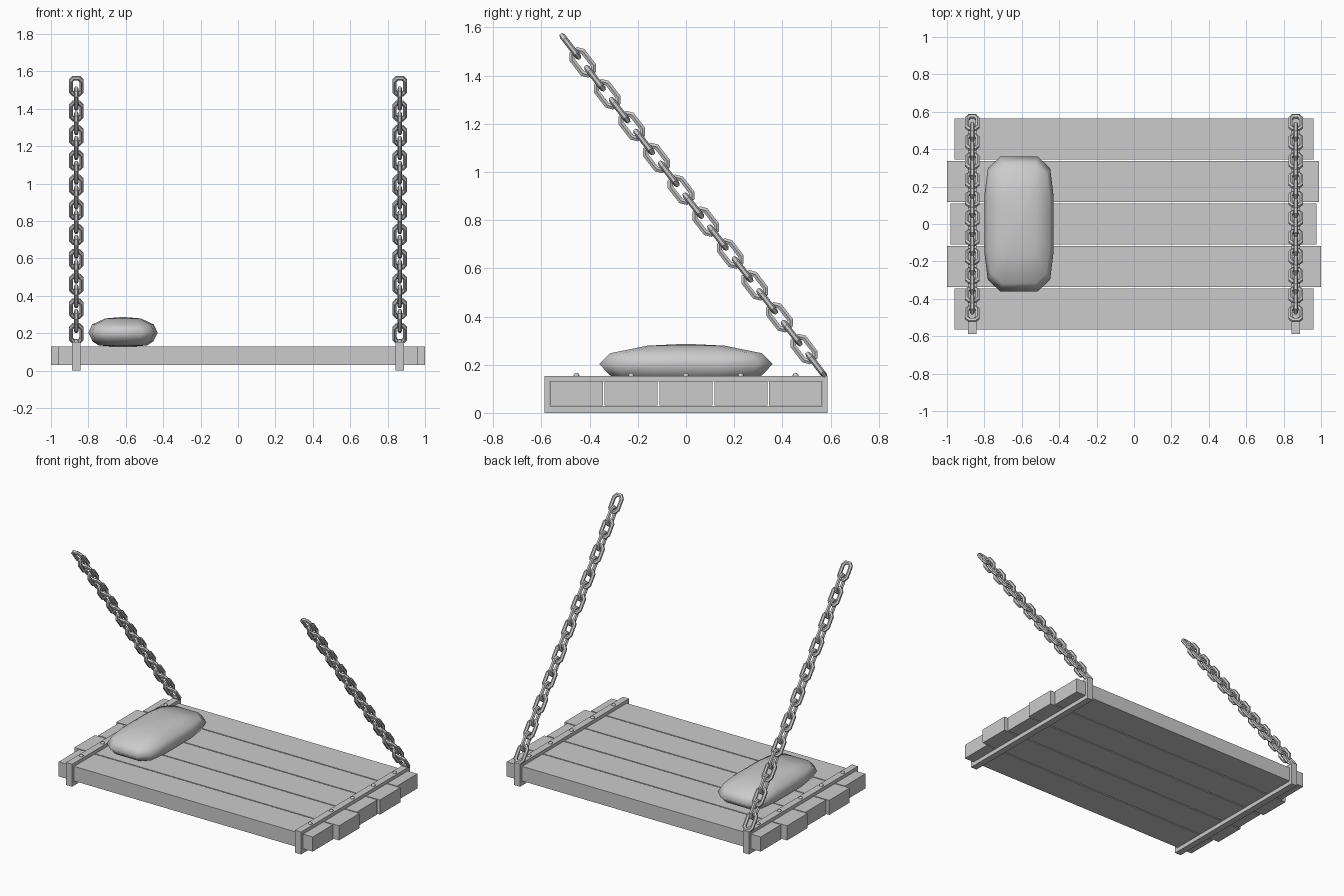
import bpy, bmesh, math
from mathutils import Vector, Matrix

if "Cube" in bpy.data.objects:
    bpy.data.objects.remove(bpy.data.objects["Cube"])


def finish(name, bm, smooth=False):
    bmesh.ops.recalc_face_normals(bm, faces=bm.faces)
    me = bpy.data.meshes.new(name)
    bm.to_mesh(me)
    bm.free()
    for p in me.polygons:
        p.use_smooth = smooth
    ob = bpy.data.objects.new(name, me)
    bpy.context.collection.objects.link(ob)
    return ob


def box(bm, x0, x1, y0, y1, z0, z1):
    m = Matrix.Translation(((x0 + x1) / 2, (y0 + y1) / 2, (z0 + z1) / 2))
    m = m @ Matrix.Diagonal((x1 - x0, y1 - y0, z1 - z0, 1))
    bmesh.ops.create_cube(bm, size=1, matrix=m)


def bridge(bm, a, b):
    n = len(a)
    for i in range(n):
        j = (i + 1) % n
        bm.faces.new((a[i], a[j], b[j], b[i]))


# Seat planks, slightly uneven lengths
ends = [(-0.96, 0.96), (-1.0, 1.0), (-0.98, 0.975), (-1.0, 0.99), (-0.96, 0.96)]
for i, (x0, x1) in enumerate(ends):
    yc = (i - 2) * 0.2275
    bm = bmesh.new()
    box(bm, x0, x1, yc - 0.11, yc + 0.11, 0.03, 0.13)
    finish(f"plank_{i + 1}", bm)

# Metal bands wrapped round the planks: a rectangular ring extruded in x
for side, s in (("left", -1), ("right", 1)):
    bm = bmesh.new()
    rings = []
    for x in (s * 0.865 - 0.023, s * 0.865 + 0.023):
        for hy, z0, z1 in ((0.588, 0.0, 0.153), (0.567, 0.028, 0.13)):
            rings.append([bm.verts.new((x, y, z)) for y, z in
                          ((-hy, z0), (hy, z0), (hy, z1), (-hy, z1))])
    for a, b in ((0, 1), (1, 3), (3, 2), (2, 0)):
        bridge(bm, rings[a], rings[b])
    finish(f"{side}_band", bm)

    # Rivets, one per plank
    bm = bmesh.new()
    for i in range(5):
        bmesh.ops.create_uvsphere(
            bm, u_segments=8, v_segments=6, radius=0.013,
            matrix=Matrix.Translation((s * 0.865, (i - 2) * 0.2275, 0.153)))
    finish(f"{side}_rivets", bm, True)


# Chain links: chamfered oval loop with a six-sided wire
OVAL = [(0.0285, -0.036), (0.0285, 0.036), (0.014, 0.0545), (-0.014, 0.0545),
        (-0.0285, 0.036), (-0.0285, -0.036), (-0.014, -0.0545), (0.014, -0.0545)]


def add_link(bm, mat, r=0.0125, sides=6):
    pts = [Vector((u, v, 0)) for u, v in OVAL]
    n = len(pts)
    rings = []
    for i, p in enumerate(pts):
        d0 = (p - pts[i - 1]).normalized()
        d1 = (pts[(i + 1) % n] - p).normalized()
        t = (d0 + d1).normalized()
        out = Vector((t.y, -t.x, 0)) / t.dot(d1)
        ring = []
        for k in range(sides):
            a = 2 * math.pi * (k + 0.5) / sides
            q = p + out * (r * math.cos(a)) + Vector((0, 0, r * math.sin(a)))
            ring.append(bm.verts.new(mat @ q))
        rings.append(ring)
    for i in range(n):
        bridge(bm, rings[i], rings[(i + 1) % n])


LINKS = 21
start, end = Vector((0, 0.541, 0.199)), Vector((0, -0.48, 1.521))
along = (end - start).normalized()
across = Vector((1, 0, 0))
normal = across.cross(along)
basis = Matrix((across, along, normal)).transposed().to_4x4()
for side, s in (("left", -1), ("right", 1)):
    bm = bmesh.new()
    for i in range(LINKS):
        c = start.lerp(end, i / (LINKS - 1)) + Vector((s * 0.865, 0, 0))
        turn = Matrix.Rotation(math.pi / 2 * (i % 2), 4, 'Y')
        add_link(bm, Matrix.Translation(c) @ basis @ turn)
    finish(f"{side}_chain", bm)

# Cushion: stacked rounded-rectangle rings (half x, half y, z)
quarter = [(1, 0.0), (1, 0.42), (0.9, 0.83), (0.54, 1.0), (0, 1.0)]
outline = quarter + [(-u, v) for u, v in quarter[-2::-1]]
outline += [(-u, -v) for u, v in outline[1:-1]]
levels = [(0.07, 0.15, 0.13), (0.13, 0.28, 0.135), (0.163, 0.317, 0.157),
          (0.185, 0.36, 0.203), (0.165, 0.317, 0.247), (0.095, 0.16, 0.279)]
bm = bmesh.new()
rings = [[bm.verts.new((-0.615 + u * hx, v * hy, z)) for u, v in outline]
         for hx, hy, z in levels]
for a, b in zip(rings, rings[1:]):
    bridge(bm, a, b)
for ring, z in ((rings[0], 0.13), (rings[-1], 0.287)):
    tip = bm.verts.new((-0.615, 0, z))
    for i in range(len(ring)):
        bm.faces.new((ring[i], ring[(i + 1) % len(ring)], tip))
finish("cushion", bm, True)
